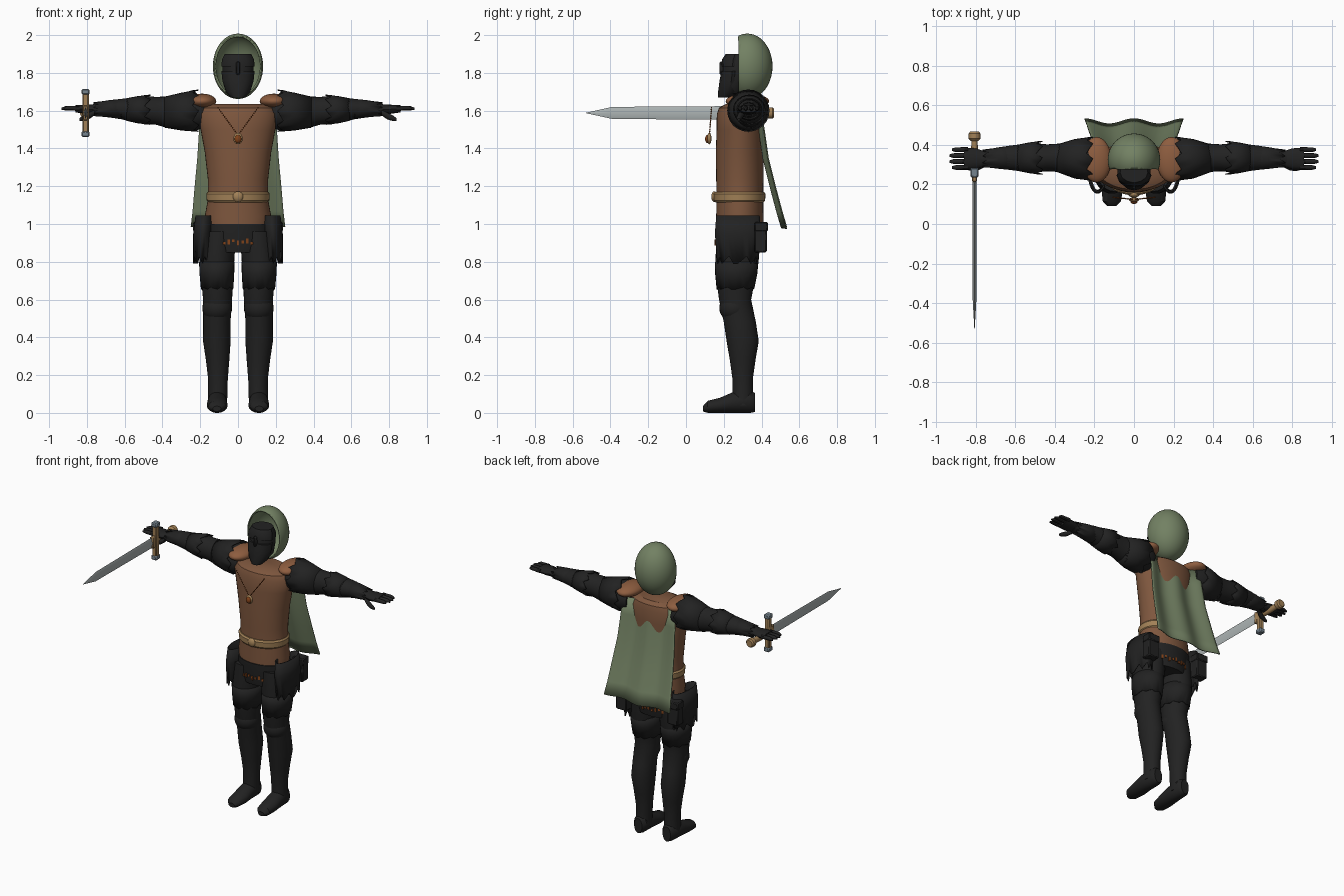
import bpy, bmesh, math
from mathutils import Vector

if "Cube" in bpy.data.objects:
    bpy.data.objects.remove(bpy.data.objects["Cube"])


def material(name, r, g, b):
    m = bpy.data.materials.new(name)
    m.use_nodes = True
    m.diffuse_color = (r, g, b, 1)
    m.node_tree.nodes["Principled BSDF"].inputs["Base Color"].default_value = (r, g, b, 1)
    return m


BLACK = material("black leather", .016, .016, .016)
BROWN = material("brown leather", .21, .095, .048)
SADDLE = material("saddle leather", .27, .11, .05)
GREEN = material("sage cloth", .17, .22, .125)
GOLD = material("tan brass", .36, .22, .095)
STEEL = material("pale steel", .42, .46, .46)
BLUE = material("blue steel", .18, .23, .27)
RUST = material("rust amber", .22, .055, .01)
parts = []


def finish(name, bm, mat, thickness=0, bevel=0):
    bmesh.ops.recalc_face_normals(bm, faces=bm.faces)
    mesh = bpy.data.meshes.new(name)
    bm.to_mesh(mesh)
    bm.free()
    mesh.materials.append(mat)
    ob = bpy.data.objects.new(name, mesh)
    bpy.context.collection.objects.link(ob)
    if thickness:
        ob.modifiers.new("thickness", "SOLIDIFY").thickness = thickness
    if bevel:
        ob.modifiers.new("bevel", "BEVEL").width = bevel
    parts.append(ob)
    return ob


def loft(name, mat, axis, rings, n=28, side=1, jag=0, thickness=0):
    """Elliptical rings (t, a, b, ra, rb) along an axis; jag makes a torn last edge."""
    bm = bmesh.new()
    loops = []
    for k, (t, a, b, ra, rb) in enumerate(rings):
        loop = []
        for i in range(n):
            w = math.tau * i / n
            u, v = a + ra * math.cos(w), b + rb * math.sin(w)
            s = t + (jag * (i % 3 - 1) if k == len(rings) - 1 else 0)
            x, y, z = {"X": (s, u, v), "Y": (u, s, v), "Z": (u, v, s)}[axis]
            loop.append(bm.verts.new((x * side, y, z)))
        loops.append(loop)
    for p, q in zip(loops, loops[1:]):
        for i in range(n):
            j = (i + 1) % n
            bm.faces.new((p[i], p[j], q[j], q[i]))
    if not jag:
        bm.faces.new(loops[0])
        bm.faces.new(loops[-1])
    return finish(name, bm, mat, thickness)


def ball(name, mat, at, radii, n=24):
    bm = bmesh.new()
    bmesh.ops.create_uvsphere(bm, u_segments=n, v_segments=n // 2, radius=1)
    bmesh.ops.scale(bm, vec=radii, verts=bm.verts)
    bmesh.ops.translate(bm, vec=at, verts=bm.verts)
    return finish(name, bm, mat)


def box(name, mat, at, size, turn=0, bevel=.006):
    bm = bmesh.new()
    bmesh.ops.create_cube(bm, size=1)
    bmesh.ops.scale(bm, vec=size, verts=bm.verts)
    ob = finish(name, bm, mat, bevel=bevel)
    ob.location = at
    ob.rotation_euler.z = turn
    return ob


# torso, belt and buckle
loft("torso", BROWN, "Z", [
    (.97, 0, .285, .165, .125), (1.04, 0, .285, .176, .125), (1.14, 0, .285, .158, .124),
    (1.24, 0, .285, .16, .125), (1.38, 0, .285, .176, .127), (1.5, 0, .288, .198, .126),
    (1.58, 0, .288, .21, .125), (1.615, 0, .29, .19, .115), (1.635, 0, .295, .14, .085)], n=40)
loft("waist_belt", GOLD, "Z", [
    (1.115, 0, .283, .158, .128), (1.125, 0, .283, .166, .136),
    (1.16, 0, .283, .168, .138), (1.17, 0, .283, .16, .13)], n=40)
ball("buckle", GOLD, (0, .15, 1.145), (.028, .016, .028))

# open hood
bm = bmesh.new()
bmesh.ops.create_uvsphere(bm, u_segments=40, v_segments=24, radius=1)
bmesh.ops.scale(bm, vec=(.125, .125, .165), verts=bm.verts)
bmesh.ops.translate(bm, vec=(0, .325, 1.835), verts=bm.verts)
bmesh.ops.bisect_plane(bm, geom=bm.verts[:] + bm.edges[:] + bm.faces[:],
                       plane_co=(0, .28, 0), plane_no=(0, -1, 0), clear_outer=True)
finish("hood", bm, GREEN, thickness=-.008)

# masked head
loft("head", BLACK, "Z", [
    (1.69, 0, .25, .045, .05), (1.73, 0, .26, .075, .07), (1.8, 0, .27, .082, .075),
    (1.86, 0, .27, .084, .075), (1.9, 0, .27, .068, .06)])
loft("mask_jaw", BLACK, "Z", [
    (1.67, 0, .205, .035, .035), (1.7, 0, .225, .065, .055),
    (1.76, 0, .24, .083, .062), (1.81, 0, .245, .088, .058)], n=12)
loft("mask_brow", BLACK, "Z", [
    (1.835, 0, .245, .088, .056), (1.87, 0, .25, .085, .06), (1.9, 0, .26, .07, .05)], n=12)
box("mask_nose", BLACK, (0, .193, 1.825), (.02, .03, .07))

# draped cape
bm = bmesh.new()
profile = [(1.61, .385, .2), (1.5, .402, .205), (1.34, .425, .215),
           (1.18, .465, .23), (1.06, .497, .24), (.975, .522, .25)]
cols = 32
grid = []
for z, y, half in profile:
    row = []
    for i in range(cols + 1):
        u = 2 * i / cols - 1
        fold = math.cos(math.tau * u)
        row.append(bm.verts.new((u * half, y + .013 * fold, z + .01 * abs(u))))
    grid.append(row)
for p, q in zip(grid, grid[1:]):
    for i in range(cols):
        bm.faces.new((p[i], p[i + 1], q[i + 1], q[i]))
finish("cape", bm, GREEN, thickness=.006)

# hips with ornamented hip band
loft("hips", BLACK, "Z", [
    (.85, 0, .28, .16, .115), (.9, 0, .28, .172, .124), (1, 0, .285, .178, .13)], n=40)
studs = 44
for i in range(studs):
    w = math.tau * i / studs
    if abs(math.cos(w)) < .82:
        at = (.172 * math.cos(w), .28 + .125 * math.sin(w), .905 + .006 * (i % 3 - 1))
        box("band_ornament", RUST, at, (.012, .008, .014 + .012 * (i % 2)),
            math.atan2(.125 * math.cos(w), -.172 * math.sin(w)), 0)

for s, label in ((1, "left"), (-1, "right")):
    # leg, knee guard and boot
    loft(label + "_leg", BLACK, "Z", [
        (.96, .1, .275, .09, .11), (.8, .112, .27, .092, .115), (.68, .11, .262, .082, .098),
        (.6, .108, .26, .077, .085), (.48, .112, .285, .072, .085), (.38, .112, .3, .073, .085),
        (.28, .108, .3, .062, .068), (.18, .106, .3, .052, .054), (.04, .108, .3, .05, .055)],
        side=s)
    ball(label + "_knee_guard", BLACK, (.11 * s, .256, .555), (.079, .08, .075))
    loft(label + "_thigh_guard", BLACK, "Z", [
        (.8, .112, .268, .094, .115), (.74, .112, .266, .092, .112), (.66, .11, .262, .086, .1)],
        side=s, jag=.006, thickness=.006)
    loft(label + "_boot", BLACK, "Y", [
        (.09, .112, .022, .022, .014), (.115, .112, .032, .046, .032), (.18, .11, .04, .055, .04),
        (.25, .11, .055, .052, .055), (.34, .108, .06, .048, .06), (.365, .108, .055, .03, .05)],
        side=s)
    # hip guard with torn hem, pouch
    loft(label + "_hip_guard", BLACK, "Z", [
        (1.045, .18, .275, .045, .115), (.95, .185, .275, .052, .122), (.81, .187, .275, .05, .11)],
        side=s, jag=.02, thickness=.008)
    box(label + "_hip_pouch", BLACK, (.195 * s, .395, .93), (.08, .065, .16))
    box(label + "_pouch_flap", BLACK, (.195 * s, .398, .985), (.086, .07, .05))

    # arm with torn leather sleeves
    loft(label + "_arm", BLACK, "X", [
        (.17, .33, 1.585, .08, .07), (.22, .33, 1.59, .1, .095), (.28, .33, 1.595, .095, .095),
        (.36, .335, 1.59, .073, .085), (.44, .335, 1.6, .068, .073), (.5, .335, 1.605, .074, .075),
        (.56, .335, 1.605, .07, .064), (.64, .335, 1.61, .06, .05), (.72, .332, 1.61, .044, .036),
        (.78, .33, 1.605, .04, .026)], side=s)
    for title, rings in (
            ("shoulder_sleeve", [(.39, .333, 1.592, .07, .082), (.3, .33, 1.595, .1, .1),
                                 (.225, .33, 1.6, .112, .112)]),
            ("elbow_sleeve", [(.59, .335, 1.606, .066, .06), (.53, .335, 1.605, .078, .072),
                              (.48, .335, 1.605, .086, .08)]),
            ("bracer", [(.6, .335, 1.608, .064, .056), (.68, .334, 1.61, .055, .046),
                        (.75, .332, 1.608, .046, .038)])):
        loft(label + "_" + title, BLACK, "X", rings, n=24, side=s, jag=.016, thickness=.006)
    ball(label + "_pauldron", SADDLE, (.19 * s, .325, 1.65), (.075, .115, .04), 32)

    # hand, fingers and thumb
    loft(label + "_palm", BLACK, "X", [
        (.75, .33, 1.607, .036, .026), (.8, .33, 1.607, .053, .025), (.86, .33, 1.61, .055, .019)],
        n=16, side=s)
    for k in range(4):
        y = .286 + .03 * k
        tip = .94 - .012 * abs(k - 1.5)
        loft(label + "_finger", BLACK, "X", [
            (.84, y, 1.612, .013, .014), (tip - .02, y, 1.613, .012, .012),
            (tip, y, 1.61, .006, .006)], n=10, side=s)
    loft(label + "_thumb", BLACK, "X", [
        (.76, .3, 1.59, .015, .015), (.79, .287, 1.572, .016, .018),
        (.82, .28, 1.56, .013, .015), (.84, .28, 1.552, .007, .008)], n=12, side=s)

    # beaded necklace
    top, low = Vector((.105 * s, .135, 1.615)), Vector((.008 * s, .125, 1.48))
    beads = 15
    for k in range(beads):
        ball(label + "_necklace_bead", RUST, top.lerp(low, k / (beads - 1)), (.004, .004, .005), 8)

# pendant
ball("pendant_frame", GOLD, (0, .123, 1.452), (.025, .012, .03))
ball("pendant_gem", RUST, (0, .115, 1.45), (.018, .014, .022))

# sword
X, Z = -.807, 1.588
loft("sword_blade", STEEL, "Y", [
    (.25, X, Z, .01, .036), (-.39, X, Z, .009, .032), (-.53, X, Z, .001, .001)], n=4)
box("sword_collar", GOLD, (X, .23, Z), (.026, .035, .08))
box("sword_guard", GOLD, (X, .26, Z), (.034, .038, .22))
for s in (1, -1):
    box("guard_cap", BLUE, (X, .26, Z + .112 * s), (.042, .048, .03))
loft("sword_grip", GOLD, "Y", [
    (.27, X, Z, .015, .018), (.34, X, Z, .019, .022), (.43, X, Z, .015, .018)], n=16)
loft("sword_pommel", GOLD, "Y", [
    (.42, X, Z, .018, .018), (.432, X, Z, .03, .03), (.458, X, Z, .03, .03),
    (.467, X, Z, .022, .022)], n=16)

# smooth shading with crisp edges
bpy.ops.object.select_all(action="DESELECT")
for ob in parts:
    ob.select_set(True)
bpy.context.view_layer.objects.active = parts[0]
bpy.ops.object.shade_smooth_by_angle(angle=math.radians(35))
